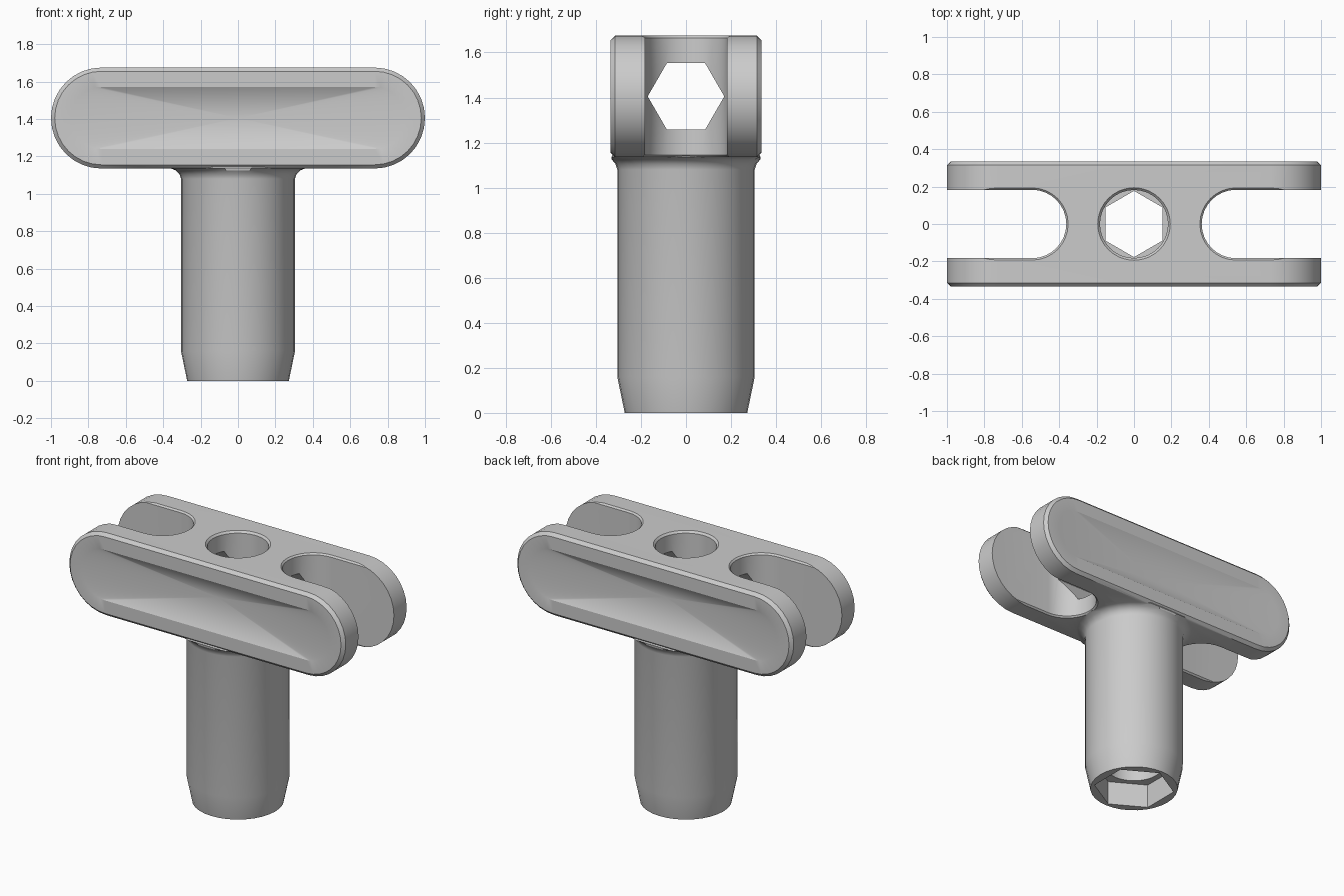
import bpy, bmesh
from math import sin, cos, pi

if "Cube" in bpy.data.objects:
    bpy.data.objects.remove(bpy.data.objects["Cube"])

ZC = 1.405   # height of the handle's centre line


def loft(name, rings):
    """Solid skinned through rings; a one-point ring closes to a tip."""
    bm = bmesh.new()
    vs = [[bm.verts.new(p) for p in ring] for ring in rings]
    for a, b in zip(vs, vs[1:]):
        n = max(len(a), len(b))
        for i in range(n):
            j = (i + 1) % n
            if len(a) == 1:
                bm.faces.new((a[0], b[j], b[i]))
            elif len(b) == 1:
                bm.faces.new((a[i], a[j], b[0]))
            else:
                bm.faces.new((a[i], a[j], b[j], b[i]))
    for ring in (vs[0], vs[-1]):
        if len(ring) > 2:
            bm.faces.new(ring)
    bmesh.ops.recalc_face_normals(bm, faces=bm.faces)
    me = bpy.data.meshes.new(name)
    bm.to_mesh(me)
    bm.free()
    ob = bpy.data.objects.new(name, me)
    bpy.context.collection.objects.link(ob)
    return ob


def stadium(half, r, n=16):
    """Rounded slot outline: two half circles around +-half."""
    right = [(half + r * cos(a), r * sin(a)) for a in (-pi / 2 + pi * i / n for i in range(n + 1))]
    return right + [(-x, -y) for x, y in right]


def circle(r, n=32, turn=0):
    return [(r * cos(turn + 2 * pi * i / n), r * sin(turn + 2 * pi * i / n)) for i in range(n)]


def at_z(pts, z, dx=0):
    return [(x + dx, y, z) for x, y in pts]


def boolean(ob, other, op):
    other.hide_render = True
    m = ob.modifiers.new(op, 'BOOLEAN')
    m.object, m.operation, m.solver = other, op, 'EXACT'
    bpy.context.view_layer.objects.active = ob
    bpy.ops.object.modifier_apply(modifier=m.name)
    bpy.data.objects.remove(other)


# Handle: chamfered stadium bar with a pointed recess on both faces
def bar_ring(r, y):
    return [(x, y, ZC + z) for x, z in stadium(0.73, r)]


handle = loft("t_handle", [[(0, -0.205, ZC)], bar_ring(0.165, -0.335), bar_ring(0.25, -0.335),
                           bar_ring(0.27, -0.315), bar_ring(0.27, 0.315), bar_ring(0.25, 0.335),
                           bar_ring(0.165, 0.335), [(0, 0.205, ZC)]])

# Open slots at both ends, with flared rims
RIMS = ((1.05, 0.01), (1.135, 0.01), (1.145, 0), (1.665, 0), (1.675, 0.01), (1.8, 0.01))
for s in (-1, 1):
    slot = loft("slot_cutter", [at_z(stadium(0.5, 0.183 + g), z, s * 1.045) for z, g in RIMS])
    boolean(handle, slot, 'DIFFERENCE')

# Shaft: tapered foot and a small flare under the handle
shaft_profile = ((0, 0.272), (0.16, 0.305), (1.08, 0.305), (1.105, 0.313),
                 (1.125, 0.332), (1.137, 0.362), (1.2, 0.3))
shaft = loft("shaft", [[(x, max(-0.33, min(0.33, y)), z) for x, y, z in at_z(circle(r), z)]
                       for z, r in shaft_profile])
boolean(handle, shaft, 'UNION')

# Round bore with a chamfered top rim, running down from the handle
bore = loft("top_bore_cutter", [at_z(circle(r), z) for z, r in
                                ((1.1, 0.182), (1.662, 0.182), (1.675, 0.194), (1.8, 0.194))])
boolean(handle, bore, 'DIFFERENCE')

# Hexagonal neck, round lower bore and hexagonal foot socket
for sides, r, z0, z1 in ((6, 0.177, 0.8, 1.2), (32, 0.18, 0.1, 0.9), (6, 0.25, -0.1, 0.16)):
    hole = loft("shaft_hole_cutter", [at_z(circle(r, sides, pi / 2), z) for z in (z0, z1)])
    boolean(handle, hole, 'DIFFERENCE')

# Hexagonal cross bore between the two slots
cross = loft("cross_bore_cutter", [[(x, y, ZC + z) for y, z in circle(0.17, 6)]
                                   for x in (-0.7, 0.7)])
boolean(handle, cross, 'DIFFERENCE')

bpy.ops.object.select_all(action='DESELECT')
handle.select_set(True)
bpy.context.view_layer.objects.active = handle
bpy.ops.object.shade_smooth_by_angle(angle=0.5)
